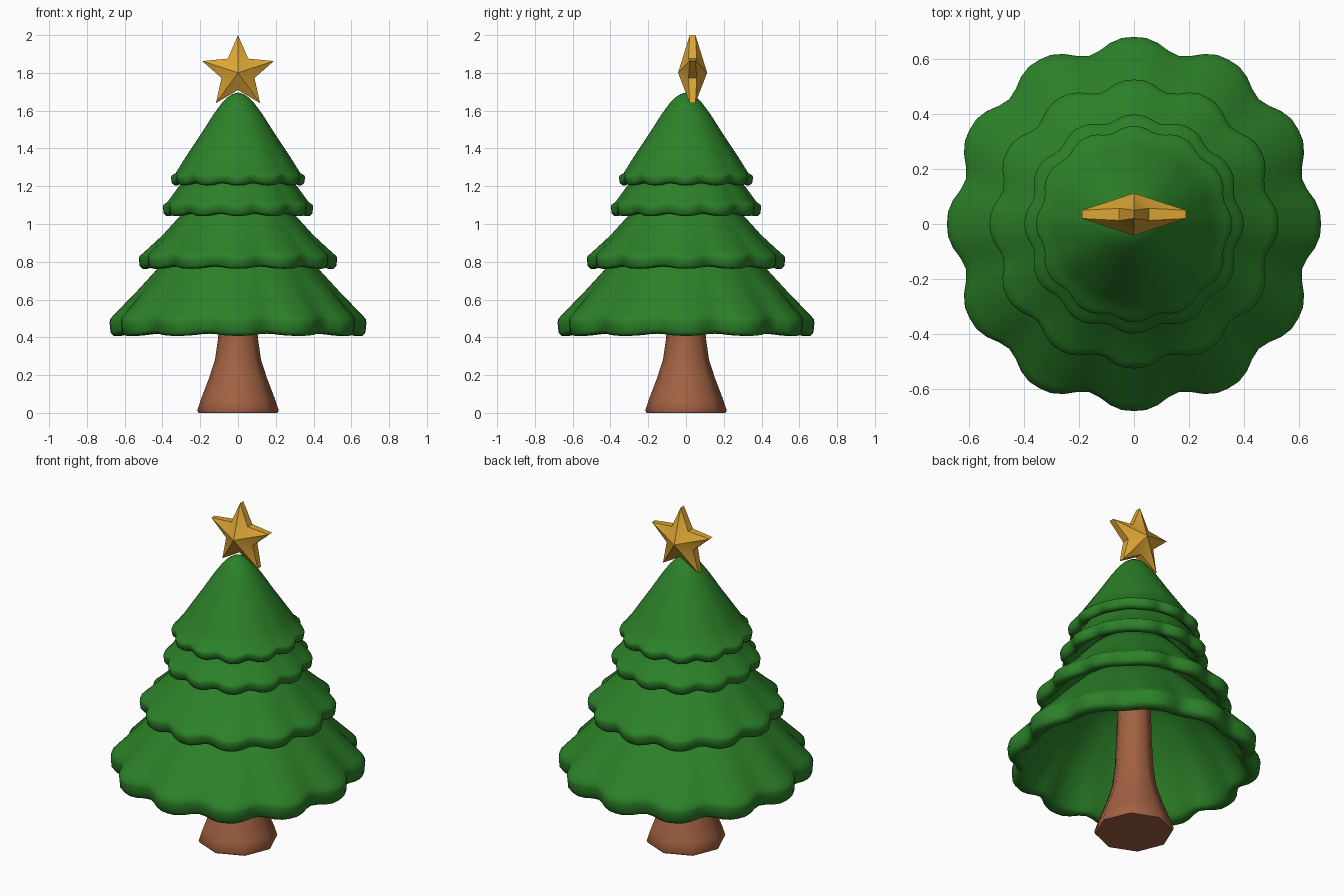
import bpy
import math

if "Cube" in bpy.data.objects:
    bpy.data.objects.remove(bpy.data.objects["Cube"])


def material(name, color):
    m = bpy.data.materials.new(name)
    m.diffuse_color = (*color, 1)
    m.use_nodes = True
    m.node_tree.nodes["Principled BSDF"].inputs["Base Color"].default_value = m.diffuse_color
    return m


GREEN = material("needles", (0.025, 0.22, 0.022))
BROWN = material("bark", (0.36, 0.12, 0.055))
GOLD = material("gold", (0.72, 0.38, 0.035))


def add_object(name, verts, faces, mat, smooth):
    mesh = bpy.data.meshes.new(name)
    mesh.from_pydata(verts, [], faces)
    mesh.materials.append(mat)
    ob = bpy.data.objects.new(name, mesh)
    bpy.context.collection.objects.link(ob)
    bpy.ops.object.select_all(action='DESELECT')
    ob.select_set(True)
    bpy.context.view_layer.objects.active = ob
    bpy.ops.object.mode_set(mode='EDIT')
    bpy.ops.mesh.select_all(action='SELECT')
    bpy.ops.mesh.normals_make_consistent(inside=False)
    bpy.ops.object.mode_set(mode='OBJECT')
    bpy.ops.object.shade_smooth_by_angle(angle=math.radians(smooth))
    return ob


def lathe(name, profile, sides, mat, smooth, depth=0.0):
    """Revolve (radius, z, scallop weight) points, capping both ends."""
    verts, faces = [], []
    for r, z, w in profile:
        for i in range(sides):
            a = 2 * math.pi * i / sides
            # broad lobes with narrow dips between them, 12 around
            dip = ((1 - math.cos(12 * a)) / 2) ** 1.6
            rr = r * (1 + w * (0.018 * math.sin(2 * a) ** 2 - depth * dip))
            verts.append((rr * math.cos(a), rr * math.sin(a), z + 0.014 * w * dip))
    for k in range(len(profile) - 1):
        for i in range(sides):
            j = (i + 1) % sides
            faces.append((k * sides + i, k * sides + j,
                          (k + 1) * sides + j, (k + 1) * sides + i))
    last = (len(profile) - 1) * sides
    faces.append(tuple(range(sides)))
    faces.append(tuple(range(last, last + sides)))
    return add_object(name, verts, faces, mat, smooth)


def tier(name, upper, r, z, lip, depth):
    """Hollow branch skirt: outer slope, rounded scalloped lip, inner cone."""
    t = lip * 0.95
    rim = [(r - 0.025, z + lip * 1.25, 0.85), (r - 0.004, z + lip, 1),
           (r, z + lip * 0.8, 1), (r - 0.005, z + lip * 0.2, 1),
           (r - 0.02, z, 1), (r - t * 0.75, z, 0.8),
           (r - t, z + lip * 0.2, 0.6), (r - t - 0.02, z + lip * 0.6, 0.45)]
    inner = [(p[0] - 0.04, p[1] - 0.04, p[2] * 0.6)
             for p in reversed(upper) if p[0] > 0.1]
    inner.append((0.03, inner[-1][1] + 0.02, 0))
    return lathe(name, upper + rim + inner, 96, GREEN, 75, depth)


# Branch tiers, bottom to top
tier("bottom_branches", [(0.22, 0.95, 0), (0.34, 0.85, 0.1), (0.42, 0.77, 0.2),
                         (0.53, 0.65, 0.45)], 0.68, 0.408, 0.09, 0.075)
tier("lower_middle_branches", [(0.20, 1.16, 0), (0.30, 1.05, 0.15),
                               (0.40, 0.94, 0.45)], 0.525, 0.763, 0.068, 0.07)
tier("upper_middle_branches", [(0.20, 1.34, 0), (0.27, 1.255, 0.2),
                               (0.32, 1.19, 0.5)], 0.398, 1.042, 0.06, 0.06)
tier("top_branches", [(0.006, 1.695, 0), (0.03, 1.688, 0), (0.06, 1.668, 0),
                      (0.09, 1.635, 0), (0.13, 1.58, 0), (0.20, 1.47, 0.1),
                      (0.28, 1.35, 0.4)], 0.355, 1.205, 0.052, 0.055)

# Flared eight-sided trunk
lathe("trunk", [(0.21, 0, 0), (0.216, 0.012, 0), (0.197, 0.07, 0), (0.155, 0.18, 0),
                (0.122, 0.28, 0), (0.105, 0.40, 0), (0.095, 0.60, 0),
                (0.09, 0.84, 0)], 8, BROWN, 50)

# Faceted star, pointed at front and back
cy, cz = 0.035, 1.801
star_verts = []
for s in (-1, 1):
    for i in range(10):
        rad, half = (0.199, 0.015) if i % 2 == 0 else (0.092, 0.022)
        a = math.pi / 2 + i * math.pi / 5
        star_verts.append((rad * math.cos(a), cy + s * half, cz + rad * math.sin(a)))
star_verts += [(0, cy - 0.077, cz), (0, cy + 0.077, cz)]
star_faces = []
for i in range(10):
    j = (i + 1) % 10
    star_faces += [(i, j, 20), (10 + j, 10 + i, 21), (i, 10 + i, 10 + j, j)]
add_object("star", star_verts, star_faces, GOLD, 55)
